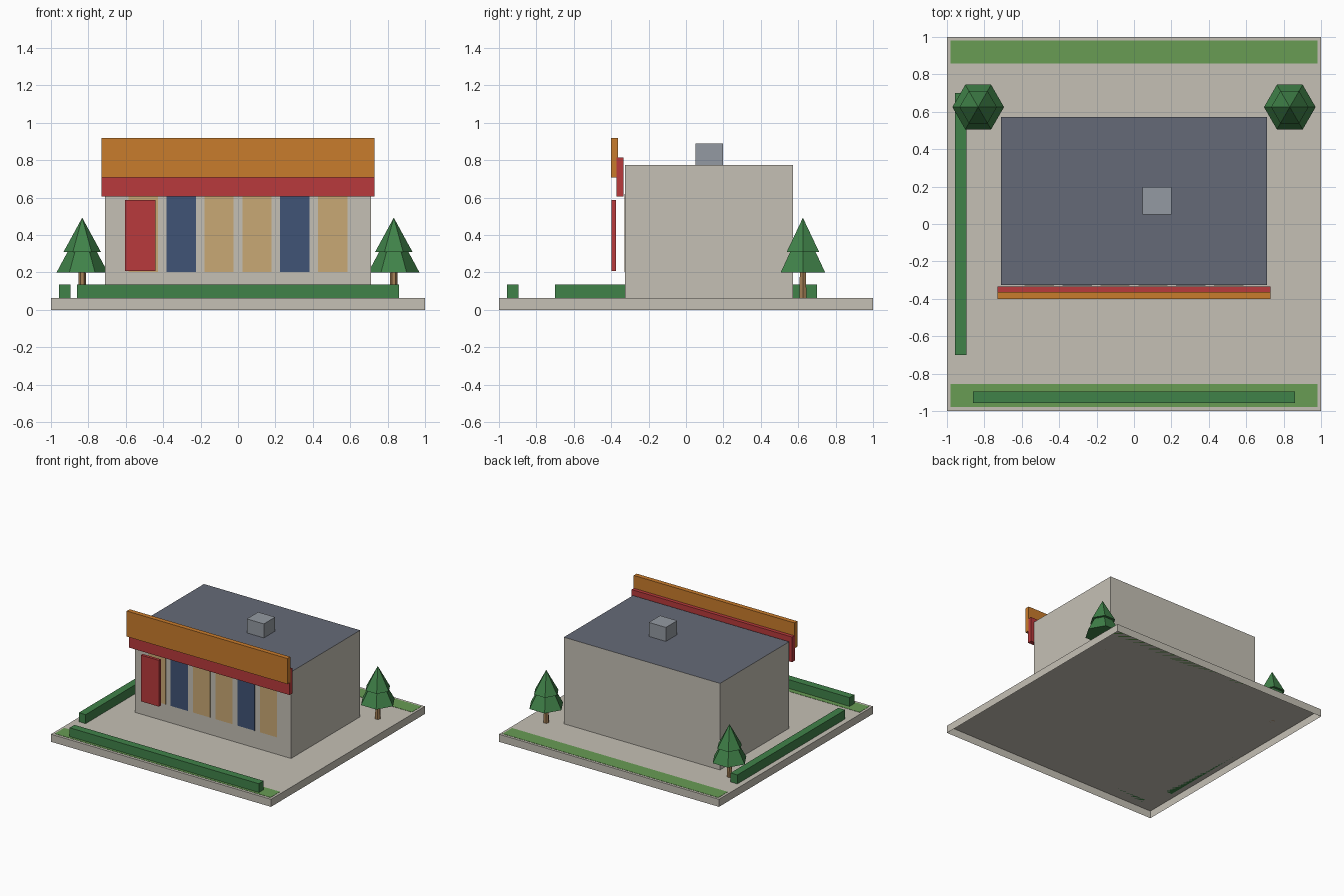
import bpy, bmesh
from mathutils import Matrix

cube = bpy.data.objects.get("Cube")
if cube:
    bpy.data.objects.remove(cube, do_unlink=True)


def linear(c):
    c /= 255
    return c / 12.92 if c <= 0.04045 else ((c + 0.055) / 1.055) ** 2.4


def material(name, *rgb):
    mat = bpy.data.materials.new(name)
    mat.use_nodes = True
    colour = (*[linear(c) for c in rgb], 1)
    mat.diffuse_color = colour
    bsdf = next(n for n in mat.node_tree.nodes if n.type == 'BSDF_PRINCIPLED')
    bsdf.inputs["Base Color"].default_value = colour
    return mat


stone = material("pale stone", 197, 192, 181)
slate = material("slate roof", 101, 106, 119)
metal = material("grey metal", 148, 154, 162)
orange = material("orange", 201, 124, 44)
red = material("red", 185, 58, 60)
blue = material("dark blue glass", 64, 84, 118)
tan = material("warm tan glass", 201, 169, 117)
leaf = material("leaf green", 64, 130, 73)
grass = material("grass green", 104, 156, 84)
bark = material("bark brown", 165, 128, 86)


def finish(name, bm, *mats):
    mesh = bpy.data.meshes.new(name)
    bm.to_mesh(mesh)
    bm.free()
    for m in mats:
        mesh.materials.append(m)
    obj = bpy.data.objects.new(name, mesh)
    bpy.context.collection.objects.link(obj)
    return obj


def box(name, mat, x, y, z, top=None, open_bottom=False):
    """Box between (low, high) pairs; its top face may have its own material."""
    bm = bmesh.new()
    bmesh.ops.create_cube(bm, size=1)
    for v in bm.verts:
        v.co = [(lo + hi) / 2 + c * (hi - lo) for c, (lo, hi) in zip(v.co, (x, y, z))]
    bm.normal_update()
    if top:
        for f in bm.faces:
            f.material_index = int(f.normal.z > 0.5)
    if open_bottom:
        under = [f for f in bm.faces if f.normal.z < -0.5]
        bmesh.ops.delete(bm, geom=under, context='FACES')
    return finish(name, bm, mat, *([top] if top else []))


def cone(name, mat, x, y, z, r1, r2):
    """Six-sided cone or post with corners on the x axis."""
    bm = bmesh.new()
    place = Matrix.Translation((x, y, sum(z) / 2)) @ Matrix.Rotation(SIX_TURN, 4, 'Z')
    bmesh.ops.create_cone(bm, cap_ends=True, segments=6, radius1=r1, radius2=r2,
                          depth=z[1] - z[0], matrix=place)
    # Turn so that a corner points along x whatever the starting corner
    return finish(name, bm, mat)


SIX_TURN = 3.14159265 / 6   # the primitive starts with a corner on the y axis
GROUND = 0.062

# Paved ground, open underneath, with grass verges
box("paved_base", stone, (-1, 1), (-1, 1), (0, GROUND), open_bottom=True)
for name, y in (("front_grass", (-0.978, -0.855)), ("back_grass", (0.858, 0.98))):
    box(name, grass, (-0.98, 0.98), y, (GROUND, GROUND + 0.002))

# Hedges
hedge_z = (GROUND, 0.136)
box("front_hedge", leaf, (-0.86, 0.86), (-0.957, -0.895), hedge_z)
box("side_hedge", leaf, (-0.957, -0.895), (-0.70, 0.70), hedge_z)

# Building with roof and rooftop unit
box("building", stone, (-0.71, 0.71), (-0.325, 0.572), (GROUND, 0.773), top=slate)
box("roof_unit", metal, (0.045, 0.2), (0.05, 0.197), (0.773, 0.888))

# Shop front: fascia boards, door and window panels
box("red_fascia", red, (-0.73, 0.73), (-0.372, -0.335), (0.606, 0.813))
box("orange_sign_board", orange, (-0.73, 0.73), (-0.402, -0.364), (0.708, 0.918))
box("door", red, (-0.605, -0.44), (-0.398, -0.374), (0.208, 0.588))
for i, mat in enumerate((tan, blue, tan, tan, blue, tan)):
    x = (i - 2.5) * 0.2025
    box(f"window_{i + 1}", mat, (x - 0.078, x + 0.078), (-0.328, -0.325), (0.203, 0.62))

# Trees: trunk and two tiers of foliage
for side, x in (("left", 0.833), ("right", -0.833)):
    cone(f"{side}_tree_trunk", bark, x, 0.625, (GROUND, 0.24), 0.022, 0.018)
    cone(f"{side}_tree_lower_foliage", leaf, x, 0.625, (0.198, 0.455), 0.138, 0)
    cone(f"{side}_tree_upper_foliage", leaf, x, 0.625, (0.309, 0.492), 0.1, 0)
